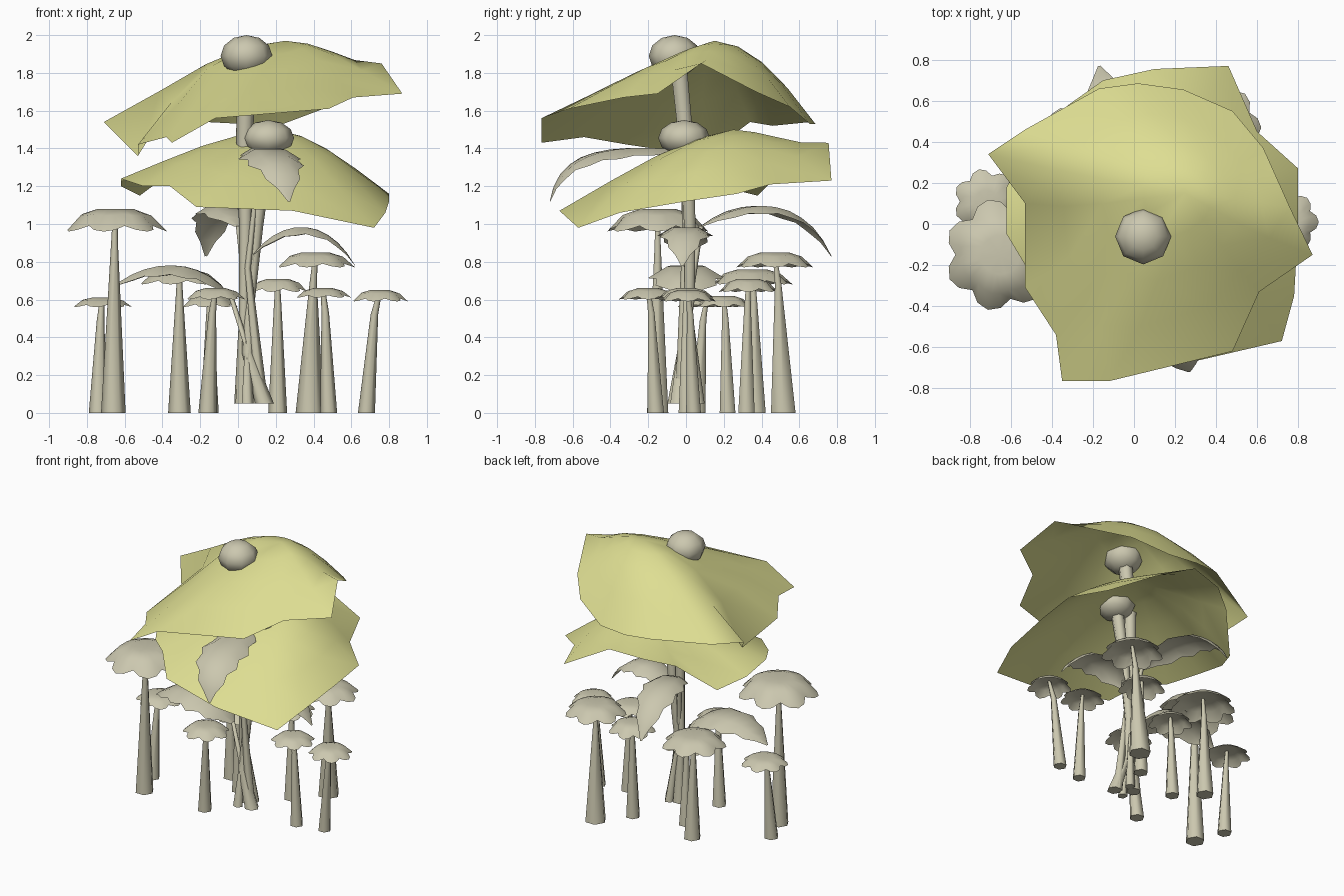
import bpy, bmesh, math
from mathutils import Vector

if "Cube" in bpy.data.objects:
    bpy.data.objects.remove(bpy.data.objects["Cube"])


def material(name, color):
    m = bpy.data.materials.new(name)
    m.diffuse_color = (*color, 1)
    m.use_nodes = True
    m.node_tree.nodes["Principled BSDF"].inputs["Base Color"].default_value = m.diffuse_color
    return m


YELLOW = material("pale yellow", (0.73, 0.73, 0.29))
BEIGE = material("beige", (0.60, 0.575, 0.43))


def finish(name, bm, mat, angle=50):
    me = bpy.data.meshes.new(name)
    bm.to_mesh(me)
    bm.free()
    me.materials.append(mat)
    ob = bpy.data.objects.new(name, me)
    bpy.context.collection.objects.link(ob)
    bpy.context.view_layer.objects.active = ob
    ob.select_set(True)
    bpy.ops.object.shade_smooth_by_angle(angle=math.radians(angle))
    ob.select_set(False)
    return ob


def skin(bm, rings, closed=True):
    # quads between successive rows of vertices
    for a, b in zip(rings, rings[1:]):
        n = len(a)
        for i in range(n if closed else n - 1):
            j = (i + 1) % n
            bm.faces.new((a[i], b[i], b[j], a[j]))


def canopy(name, apex, rim, bulge, front_bulge):
    # domed sheet from an apex to an uneven rim, calmer towards the middle
    bm = bmesh.new()
    apex = Vector(apex)
    top = bm.verts.new(apex)
    rim = [Vector(p) for p in rim]
    n = len(rim)
    calm = rim
    for _ in range(2):
        calm = [calm[i] * 0.5 + (calm[i - 1] + calm[(i + 1) % n]) * 0.25 for i in range(n)]
    rings = []
    for t in (0.25, 0.5, 0.75, 1.0):
        ring = []
        for p, s in zip(rim, calm):
            e = s.lerp(p, t ** 3)
            k = bulge + (front_bulge - bulge) * min(1, max(0, -s.y / 0.6))
            q = apex.lerp(e, t)
            q.z += k * (apex.z - e.z) * 4 * t * (1 - t)
            ring.append(bm.verts.new(q))
        rings.append(ring)
    for i in range(n):
        bm.faces.new((top, rings[0][i], rings[0][(i + 1) % n]))
    skin(bm, rings)
    return finish(name, bm, YELLOW, 80)


def tube(name, points, radii, sides=6):
    bm = bmesh.new()
    pts = [Vector(p) for p in points]
    rings = []
    for p, r in zip(pts, radii):
        rings.append([bm.verts.new(p + Vector((r * math.cos(a), r * math.sin(a), 0)))
                      for a in (2 * math.pi * i / sides for i in range(sides))])
    skin(bm, rings)
    bm.faces.new(rings[0])
    bm.faces.new(rings[-1])
    bmesh.ops.recalc_face_normals(bm, faces=bm.faces)
    return finish(name, bm, BEIGE, 75)


def knob(name, center, r, h):
    bm = bmesh.new()
    bmesh.ops.create_uvsphere(bm, u_segments=8, v_segments=6, radius=1)
    for v in bm.verts:
        v.co = Vector((v.co.x * r, v.co.y * r, v.co.z * h)) + Vector(center)
    return finish(name, bm, BEIGE)


def blossom(name, center, radius, drop, lobes=7):
    # scalloped umbrella cap with a drooping edge
    bm = bmesh.new()
    c = Vector(center)
    n = lobes * 4
    top = bm.verts.new(c - Vector((0, 0, drop * 0.15)))
    rings = []
    for t, dz in ((0.35, 0.0), (0.7, -0.3), (1.0, -1.0)):
        ring = []
        for i in range(n):
            a = 2 * math.pi * i / n
            lobe = abs(math.cos(lobes * a / 2))
            r = radius * t * (1 - 0.2 * t * t * (1 - lobe))
            z = drop * dz * (0.75 + 0.25 * lobe)
            ring.append(bm.verts.new(c + Vector((r * math.cos(a), r * math.sin(a), z))))
        rings.append(ring)
    for i in range(n):
        bm.faces.new((top, rings[0][i], rings[0][(i + 1) % n]))
    skin(bm, rings)
    return finish(name, bm, BEIGE)


def leaf(name, points, half_width, steps=10):
    # arched leaf along a cubic curve, folded at the midrib
    bm = bmesh.new()
    a, b, c, d = (Vector(p) for p in points)
    side = (d - a).cross(Vector((0, 0, 1))).normalized()
    rows = []
    for i in range(steps + 1):
        t = i / steps
        s = 1 - t
        p = a * s**3 + b * 3 * s * s * t + c * 3 * s * t * t + d * t**3
        w = half_width * (0.12 + 0.95 * math.sin(math.pi * t**0.8)) * (0.86 if i % 2 else 1.06)
        w = 0.006 if i == steps else w
        sag = Vector((0, 0, 0.3 * w))
        rows.append([bm.verts.new(p + side * w - sag), bm.verts.new(p + side * w * 0.5),
                     bm.verts.new(p - side * w * 0.5), bm.verts.new(p - side * w - sag)])
    skin(bm, rows, closed=False)
    bmesh.ops.recalc_face_normals(bm, faces=bm.faces)
    if sum(f.normal.z for f in bm.faces) < 0:
        bmesh.ops.reverse_faces(bm, faces=bm.faces)
    return finish(name, bm, BEIGE)


# two large canopies
canopy("upper_canopy", (0.25, 0.15, 1.97), [
    (0.87, -0.15, 1.69), (0.76, 0.08, 1.85), (0.63, 0.37, 1.70), (0.48, 0.55, 1.62),
    (0.24, 0.655, 1.53), (0.02, 0.685, 1.53), (-0.17, 0.66, 1.54), (-0.53, 0.46, 1.52),
    (-0.71, 0.34, 1.54), (-0.53, 0.10, 1.36), (-0.53, -0.31, 1.42), (-0.38, -0.54, 1.46),
    (-0.35, -0.765, 1.43), (-0.12, -0.765, 1.56), (0.48, -0.62, 1.61), (0.61, -0.33, 1.67)],
    0.24, 0.10)
canopy("lower_canopy", (0.20, 0.25, 1.50), [
    (0.80, 0.27, 1.16), (0.60, 0.45, 1.21), (0.46, 0.77, 1.23), (0.10, 0.755, 1.43),
    (-0.15, 0.70, 1.40), (-0.32, 0.58, 1.35), (-0.52, 0.38, 1.15), (-0.62, 0.18, 1.20),
    (-0.62, -0.05, 1.24), (-0.50, -0.25, 1.20), (-0.36, -0.37, 1.20), (-0.22, -0.52, 1.09),
    (0.29, -0.67, 1.07), (0.72, -0.57, 0.98), (0.78, -0.35, 1.06), (0.80, 0.0, 1.12)],
    0.20, 0.17)

# rounded knobs on the trunks
knob("upper_knob", (0.045, -0.06, 1.89), 0.137, 0.11)
knob("lower_knob", (0.16, -0.01, 1.455), 0.137, 0.095)

# twisted trunks
tube("tall_trunk", [(0.03, 0.03, 0.05), (0.03, 0.01, 0.5), (0.04, 0.01, 1.0),
                    (0.035, 0, 1.45), (0.045, -0.04, 1.85)], [0.05, 0.025, 0.035, 0.045, 0.05])
tube("short_trunk", [(0.14, -0.04, 0.05), (0.05, -0.02, 0.32), (0.06, 0.02, 0.6),
                     (0.10, 0.02, 1.0), (0.15, 0, 1.42)], [0.05, 0.03, 0.03, 0.035, 0.045])

# arching leaves and the shoots that carry them
LEAVES = [
    ("right", [(0.08, 0, 0.84), (0.25, 0, 1.05), (0.48, -0.01, 1.03), (0.62, -0.02, 0.78)], 0.13),
    ("back", [(0.0, 0.08, 0.99), (-0.08, 0.32, 1.16), (-0.14, 0.62, 1.14), (-0.17, 0.77, 0.83)], 0.13),
    ("left", [(-0.04, 0.0, 0.62), (-0.20, 0.0, 0.84), (-0.50, 0.0, 0.82), (-0.68, 0.02, 0.65)], 0.18),
    ("front", [(0.12, 0.0, 1.39), (0.14, -0.35, 1.42), (0.22, -0.66, 1.42), (0.27, -0.72, 1.12)], 0.15),
]
for k, (side, pts, w) in enumerate(LEAVES):
    leaf(side + "_leaf", pts, w)
    a = 1.2 + k * math.pi / 2
    bx, by = 0.07 + 0.06 * math.cos(a), 0.07 * math.sin(a)
    x, y, z = pts[0]
    tube(side + "_leaf_shoot", [(bx, by, 0.05), (0.05, by * 0.4, z * 0.55), (x, y, z)],
         [0.035, 0.018, 0.014], 5)

# small umbrella plants: cap x, y, top z, radius, droop, base x, y, base radius
PLANTS = [
    (-0.65, -0.15, 1.08, 0.275, 0.12, -0.66, -0.15, 0.065),
    (-0.72, 0.11, 0.61, 0.16, 0.05, -0.74, 0.06, 0.05),
    (-0.31, 0.35, 0.76, 0.22, 0.08, -0.31, 0.37, 0.06),
    (0.41, 0.47, 0.85, 0.21, 0.08, 0.38, 0.515, 0.075),
    (0.21, 0.33, 0.71, 0.16, 0.07, 0.21, 0.32, 0.05),
    (0.45, 0.0, 0.66, 0.15, 0.05, 0.48, 0.0, 0.045),
    (0.75, 0.01, 0.65, 0.15, 0.06, 0.68, 0.04, 0.045),
    (-0.12, -0.20, 0.66, 0.16, 0.06, -0.16, -0.16, 0.05),
    (-0.15, 0.20, 0.62, 0.15, 0.06, -0.15, 0.22, 0.048),
]
for i, (x, y, z, r, drop, bx, by, br) in enumerate(PLANTS, 1):
    blossom(f"small_cap_{i}", (x, y, z), r, drop)
    tube(f"small_stem_{i}", [(bx, by, 0), (bx + (x - bx) * 0.6, by + (y - by) * 0.6, z * 0.8),
                             (x, y, z - drop * 0.15)], [br, 0.02, 0.012], 6)
